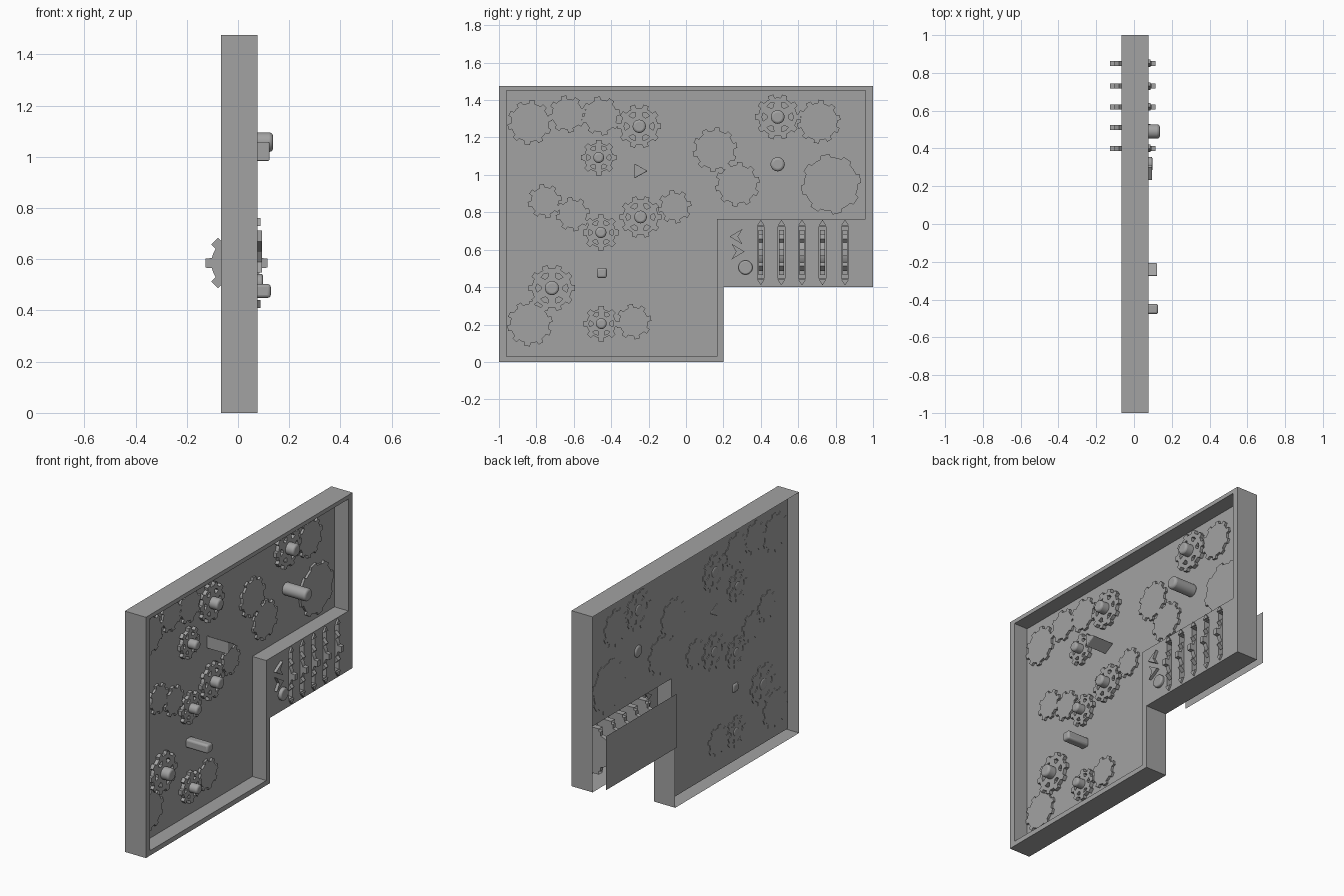
import bpy, bmesh, math

if "Cube" in bpy.data.objects:
    bpy.data.objects.remove(bpy.data.objects["Cube"])

# Profiles are drawn in (y, z) and extruded along x
BACK, FRONT, PANEL = -0.067, 0.076, -0.018

grey = bpy.data.materials.new("dark_grey")
grey.diffuse_color = (0.365, 0.365, 0.365, 1)
grey.use_nodes = True
grey.node_tree.nodes["Principled BSDF"].inputs["Base Color"].default_value = grey.diffuse_color


def add_object(name, me):
    me.materials.clear()
    me.materials.append(grey)
    ob = bpy.data.objects.new(name, me)
    bpy.context.collection.objects.link(ob)
    return ob


def prism(name, loops, x0, x1, bevel=0.0, smooth=False):
    """Filled profile (first loop outer, others holes) from x0 to x1."""
    cu = bpy.data.curves.new(name, 'CURVE')
    cu.dimensions, cu.fill_mode = '2D', 'BOTH'
    cu.extrude = (x1 - x0) / 2
    for loop in loops:
        sp = cu.splines.new('POLY')
        sp.points.add(len(loop) - 1)
        for p, (u, v) in zip(sp.points, loop):
            p.co = (u, v, 0, 1)
        sp.use_cyclic_u = True
    tmp = bpy.data.objects.new(name + "_tmp", cu)
    bpy.context.collection.objects.link(tmp)
    dg = bpy.context.evaluated_depsgraph_get()
    me = bpy.data.meshes.new_from_object(tmp.evaluated_get(dg))
    bpy.data.objects.remove(tmp)
    bm = bmesh.new()
    bm.from_mesh(me)
    for v in bm.verts:
        u, w, h = v.co
        v.co = (h + (x0 + x1) / 2, u, w)
    bmesh.ops.remove_doubles(bm, verts=bm.verts, dist=1e-5)
    bmesh.ops.dissolve_limit(bm, angle_limit=0.01, verts=bm.verts, edges=bm.edges)
    bmesh.ops.recalc_face_normals(bm, faces=bm.faces)
    bm.to_mesh(me)
    bm.free()
    for p in me.polygons:
        p.use_smooth = False
    me.name = name
    ob = add_object(name, me)
    if bevel:
        m = ob.modifiers.new("bevel", 'BEVEL')
        m.width, m.segments, m.limit_method = bevel, 3, 'ANGLE'
        m.angle_limit = math.radians(50)
    if smooth:
        bpy.context.view_layer.objects.active = ob
        ob.select_set(True)
        bpy.ops.object.shade_smooth_by_angle(angle=math.radians(35))
        ob.select_set(False)
    return ob


def sheet(name, verts, faces):
    me = bpy.data.meshes.new(name)
    me.from_pydata(verts, [], faces)
    return add_object(name, me)


def walls(name, loop, x0, x1):
    """Open band of quads following an outline."""
    n = len(loop)
    verts = [(x, u, v) for x in (x0, x1) for u, v in loop]
    faces = [(i, (i + 1) % n, n + (i + 1) % n, n + i) for i in range(n)]
    return sheet(name, verts, faces)


def polar(cy, cz, r, a):
    return (cy + r * math.cos(a), cz + r * math.sin(a))


def circle(cy, cz, r, n=24):
    return [polar(cy, cz, r, 2 * math.pi * i / n) for i in range(n)]


def gear_outline(cy, cz, r, teeth, depth=0.022, turn=0.0):
    pts, step = [], 2 * math.pi / teeth
    for i in range(teeth):
        a = i * step + turn
        for f, rr in ((-0.5, r - depth), (-0.37, r - depth), (-0.25, r - depth),
                      (-0.19, r), (0.19, r), (0.25, r - depth), (0.37, r - depth)):
            pts.append(polar(cy, cz, rr, a + f * step))
    return pts


def rect(y0, y1, z0, z1):
    return [(y0, z0), (y1, z0), (y1, z1), (y0, z1)]


# L-shaped case: outer walls, front rim, recess walls and panel
outer = [(-1, 0), (0.2, 0), (0.2, 0.4), (1, 0.4), (1, 1.475), (-1, 1.475)]
inner = [(-0.96, 0.03), (0.165, 0.03), (0.165, 0.765),
         (0.96, 0.765), (0.96, 1.45), (-0.96, 1.45)]
columns = (0.40, 0.51, 0.62, 0.73, 0.85)
slots = [rect(y - 0.018, y + 0.018, 0.445, 0.725) for y in columns]

walls("case_outer_walls", outer, BACK, FRONT)
walls("case_recess_walls", inner, PANEL, FRONT)
prism("case_front_rim", [outer, inner] + slots, FRONT, FRONT)
sheet("recess_panel", [(PANEL, y, z) for y, z in inner], [tuple(range(6))])
sheet("console_backing", [(-0.137, y, z) for y, z in rect(0.29, 0.97, 0.42, 0.75)],
      [(0, 1, 2, 3)])

# Console thumb wheels with slot linings and arrow markers
for i, y in enumerate(columns):
    walls(f"slot_lining_{i}", slots[i], PANEL, FRONT)
    wheel = prism(f"thumb_wheel_{i}", [gear_outline(-0.006, 0.585, 0.122, 8, 0.024)],
                  y - 0.013, y + 0.013)
    for v in wheel.data.vertices:          # turn the wheel axis to y
        x, u, w = v.co
        v.co = (u, x, w)
    wheel.data.flip_normals()
    for s, part in ((1, "up"), (-1, "down")):
        zb, zt = 0.585 + s * 0.145, 0.585 + s * 0.175
        prism(f"slot_arrow_{part}_{i}", [[(y - 0.02, zb), (y + 0.02, zb), (y, zt)]],
              FRONT - 0.005, 0.087)

# Console direction arrows and round button
for s, y, z, part in ((-1, 0.268, 0.67, "left"), (1, 0.278, 0.59, "right")):
    prism(f"arrow_{part}", [[(y + s * 0.035, z), (y - s * 0.035, z + 0.042),
                             (y - s * 0.01, z), (y - s * 0.035, z - 0.042)]],
          FRONT - 0.01, 0.094)
prism("round_button", [circle(0.318, 0.505, 0.038)], FRONT - 0.01, 0.097, 0.008, True)

# Plain gears set in the panel: y, z, radius, teeth
plain = [(-0.835, 1.28, 0.12, 10), (-0.635, 1.325, 0.1, 8), (-0.455, 1.315, 0.105, 8),
         (0.155, 1.135, 0.12, 10), (0.275, 0.95, 0.12, 10), (0.71, 1.285, 0.117, 10),
         (0.775, 0.95, 0.162, 8), (-0.755, 0.86, 0.092, 8), (-0.605, 0.79, 0.092, 8),
         (-0.06, 0.83, 0.09, 8), (-0.835, 0.205, 0.122, 10), (-0.28, 0.215, 0.095, 8)]
for i, (y, z, r, t) in enumerate(plain):
    prism(f"plain_gear_{i}", [gear_outline(y, z, r, t, 0.018, 0.2)],
          PANEL - 0.003, PANEL + 0.014)

# Spoked gears with hubs: y, z, radius, teeth
spoked = [(-0.25, 1.26, 0.118, 10), (-0.467, 1.093, 0.096, 8), (0.49, 1.31, 0.122, 10),
          (-0.455, 0.692, 0.098, 8), (-0.243, 0.775, 0.113, 10),
          (-0.717, 0.395, 0.125, 10), (-0.453, 0.205, 0.096, 8)]
for i, (y, z, r, t) in enumerate(spoked):
    holes = []
    for k in range(6):
        a = k * math.pi / 3
        holes.append([polar(y, z, r * f, a + d) for f, d in
                      ((0.47, -0.13), (0.66, -0.27), (0.69, 0), (0.66, 0.27), (0.47, 0.13))])
    prism(f"spoked_gear_{i}", [gear_outline(y, z, r, t, 0.019)] + holes,
          PANEL - 0.004, PANEL + 0.022)
    prism(f"gear_hub_{i}", [circle(y, z, r * 0.3)], PANEL - 0.008, 0.058, 0.012, True)

# Long pegs: triangle, round and square
prism("triangle_peg", [[(-0.275, 1.06), (-0.275, 0.982), (-0.205, 1.021)]],
      PANEL - 0.003, 0.123, 0.005)
prism("round_peg", [circle(0.49, 1.057, 0.038)], PANEL - 0.008, 0.137, 0.014, True)
prism("square_peg", [rect(-0.477, -0.423, 0.449, 0.503)], PANEL - 0.008, 0.128, 0.012, True)
